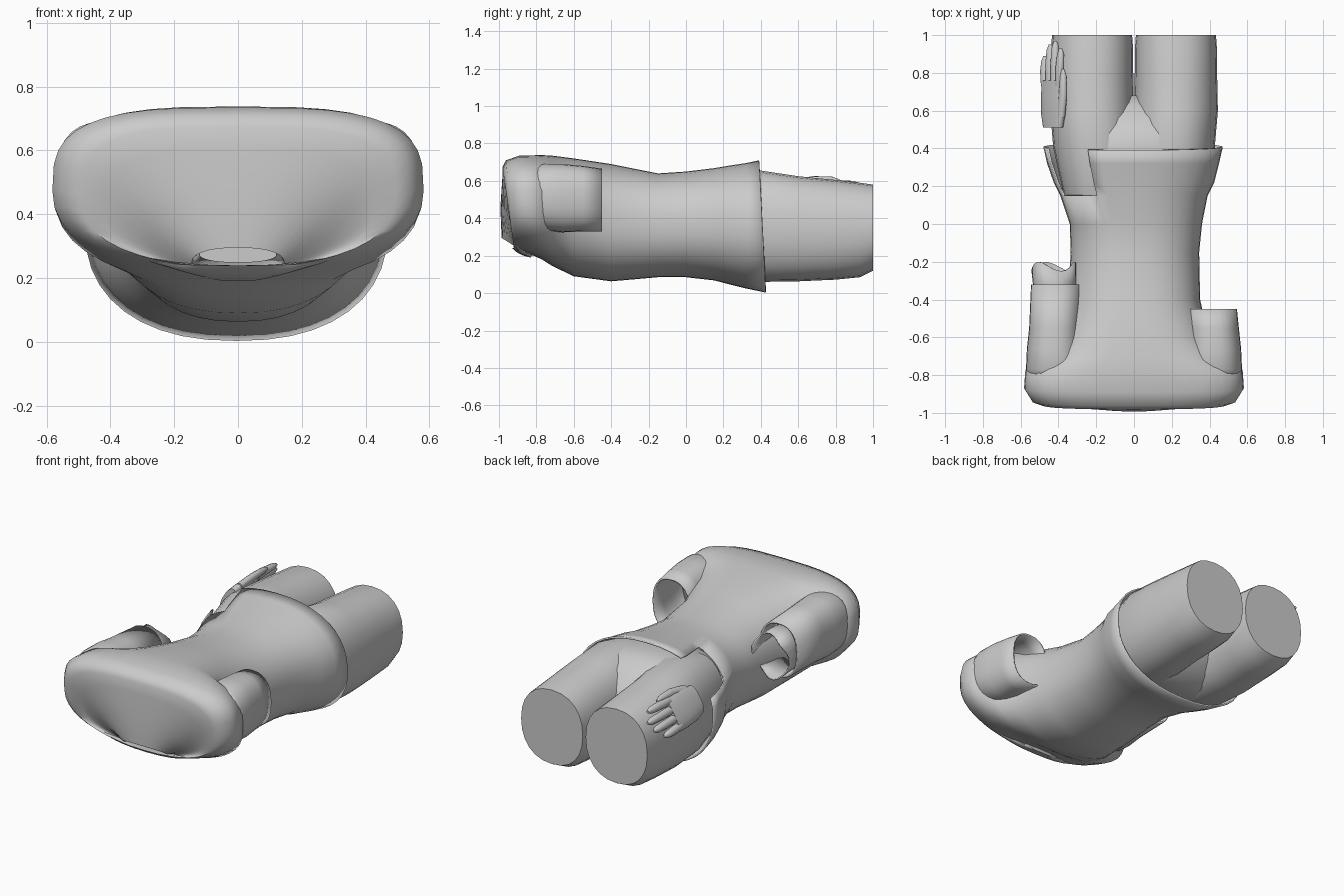
import bpy, bmesh, math

if "Cube" in bpy.data.objects:
    bpy.data.objects.remove(bpy.data.objects["Cube"])


def loft(name, rings, n=32, e=2.3, cap0=False, cap1=False, skip=None, thick=0.0, tilt=None, rag=0.0):
    """Skin rings (y, centre x, half width, z low, z high, shear, upper exponent) along y."""
    bm = bmesh.new()
    rows = []
    for k, r in enumerate(rings):
        y, cx, hw, z0, z1 = r[:5]
        shear = r[5] if len(r) > 5 else 0.0
        row = []
        for i in range(n):
            t = 2 * math.pi * i / n
            c, s = math.cos(t), math.sin(t)
            p = r[6] if len(r) > 6 and s > 0 else e
            x = hw * math.copysign(abs(c) ** (2 / p), c)
            z = (z1 - z0) / 2 * math.copysign(abs(s) ** (2 / p), s)
            yy = y + shear * z
            if rag and k == len(rings) - 1:
                yy += rag * math.sin(3 * t + 1)
            if tilt is not None:
                x, z = x * math.cos(tilt) - z * math.sin(tilt), x * math.sin(tilt) + z * math.cos(tilt)
            row.append(bm.verts.new((cx + x, yy, (z0 + z1) / 2 + z)))
        rows.append(row)
    for k in range(len(rows) - 1):
        for i in range(n):
            if skip and skip(k, i):
                continue
            j = (i + 1) % n
            bm.faces.new((rows[k][i], rows[k][j], rows[k + 1][j], rows[k + 1][i]))
    if cap0:
        bm.faces.new(rows[0])
    if cap1:
        bm.faces.new(rows[-1])
    bmesh.ops.recalc_face_normals(bm, faces=bm.faces[:])
    me = bpy.data.meshes.new(name)
    bm.to_mesh(me)
    bm.free()
    ob = bpy.data.objects.new(name, me)
    bpy.context.collection.objects.link(ob)
    if thick:
        m = ob.modifiers.new("cloth", 'SOLIDIFY')
        m.thickness = thick
        m.offset = -1
    bpy.ops.object.select_all(action='DESELECT')
    ob.select_set(True)
    bpy.context.view_layer.objects.active = ob
    bpy.ops.object.shade_smooth_by_angle(angle=math.radians(60))
    return ob


# Shirt body: neck opening, broad shoulders, waist, flared hem with an open gap at the left
shirt = [
    (-.82, 0, .12, .25, .30, -1.0),
    (-.91, 0, .145, .20, .295, -1.6),
    (-.93, 0, .28, .21, .46, -.5),
    (-.94, 0, .42, .225, .61, -.22, 2.8),
    (-.95, 0, .495, .235, .675, -.14, 3.1),
    (-.935, 0, .54, .23, .71, -.12, 3.2),
    (-.87, 0, .582, .215, .735, -.08, 3.2),
    (-.77, 0, .575, .18, .738, 0, 3.2),
    (-.715, 0, .47, .145, .735, 0, 3.0),
    (-.60, 0, .395, .09, .72, 0, 2.7),
    (-.40, 0, .35, .063, .69),
    (-.15, .005, .34, .085, .64),
    (0, .01, .35, .085, .65),
    (.15, 0, .39, .068, .668),
    (.22, 0, .425, .05, .68),
    (.32, -.005, .455, .025, .695),
    (.408, -.005, .475, .003, .71, -.05)]
loft("shirt_body", shirt, n=40, e=2.3, skip=lambda k, i: k >= 13 and 13 <= i <= 17, thick=.01)

# Sleeves hanging from the shoulders, left one longer
for side, end, name in ((1, -.45, "right_sleeve"), (-1, -.32, "left_sleeve")):
    loft(name, [
        (-.84, side * .41, .145, .37, .66),
        (-.77, side * .42, .152, .335, .69),
        (-.66, side * .425, .142, .325, .69),
        (-.55, side * .42, .135, .33, .68),
        (end, side * .415, .13, .33, .665)], n=28, e=2.4, thick=.01)

# Ragged inner cuff inside the left sleeve
loft("left_inner_cuff", [(-.45, -.42, .11, .36, .63), (-.32, -.42, .115, .36, .63),
                         (-.225, -.425, .118, .36, .63)], n=24, rag=.025, thick=.008)

# Trouser hips and the two cut-off legs
loft("trouser_hips", [
    (.08, 0, .31, .12, .60), (.20, 0, .375, .09, .64), (.40, 0, .42, .065, .655),
    (.48, 0, .40, .08, .635), (.56, 0, .34, .12, .585), (.63, 0, .25, .18, .51),
    (.68, 0, .15, .25, .44)],
    n=36, e=2.5, cap0=True, cap1=True)
for side, name in ((1, "right_leg"), (-1, "left_leg")):
    cx = side * .222
    loft(name, [
        (.15, side * .19, .18, .12, .60), (.40, side * .205, .222, .06, .655),
        (.60, cx, .222, .063, .625), (.80, cx, .218, .072, .605),
        (.93, cx, .217, .085, .59), (1.0, cx, .212, .12, .58)],
        n=24, e=2.25, cap0=True, cap1=True)

# Left hand lying along the outer thigh
TILT = math.radians(60)
AX, AZ = math.cos(TILT), math.sin(TILT)
HX, HZ = -.428, .51


def hand_ring(y, across, hw, ht, lift=0.0):
    x = HX + across * AX - lift * AZ
    z = HZ + across * AZ + lift * AX
    return (y, x, hw, z - ht, z + ht)


loft("hand_palm", [hand_ring(.51, 0, .085, .033), hand_ring(.58, 0, .105, .036),
                   hand_ring(.68, 0, .112, .032), hand_ring(.76, -.005, .105, .024)],
     n=20, cap0=True, cap1=True, tilt=TILT)
for i, tip in enumerate((.89, .95, .97, .93)):
    a = -.082 + i * .052
    loft("finger_%d" % (i + 1), [
        hand_ring(.73, a, .026, .024), hand_ring((.73 + tip) / 2, a * 1.05, .025, .023, .004),
        hand_ring(tip - .03, a * 1.08, .021, .019), hand_ring(tip, a * 1.08, .008, .008)],
        n=10, e=2, cap0=True, cap1=True, tilt=TILT)
loft("thumb", [hand_ring(.56, .08, .028, .022), hand_ring(.68, .105, .026, .022),
               hand_ring(.78, .108, .02, .018), hand_ring(.82, .105, .008, .008)],
     n=10, e=2, cap0=True, cap1=True, tilt=TILT)
